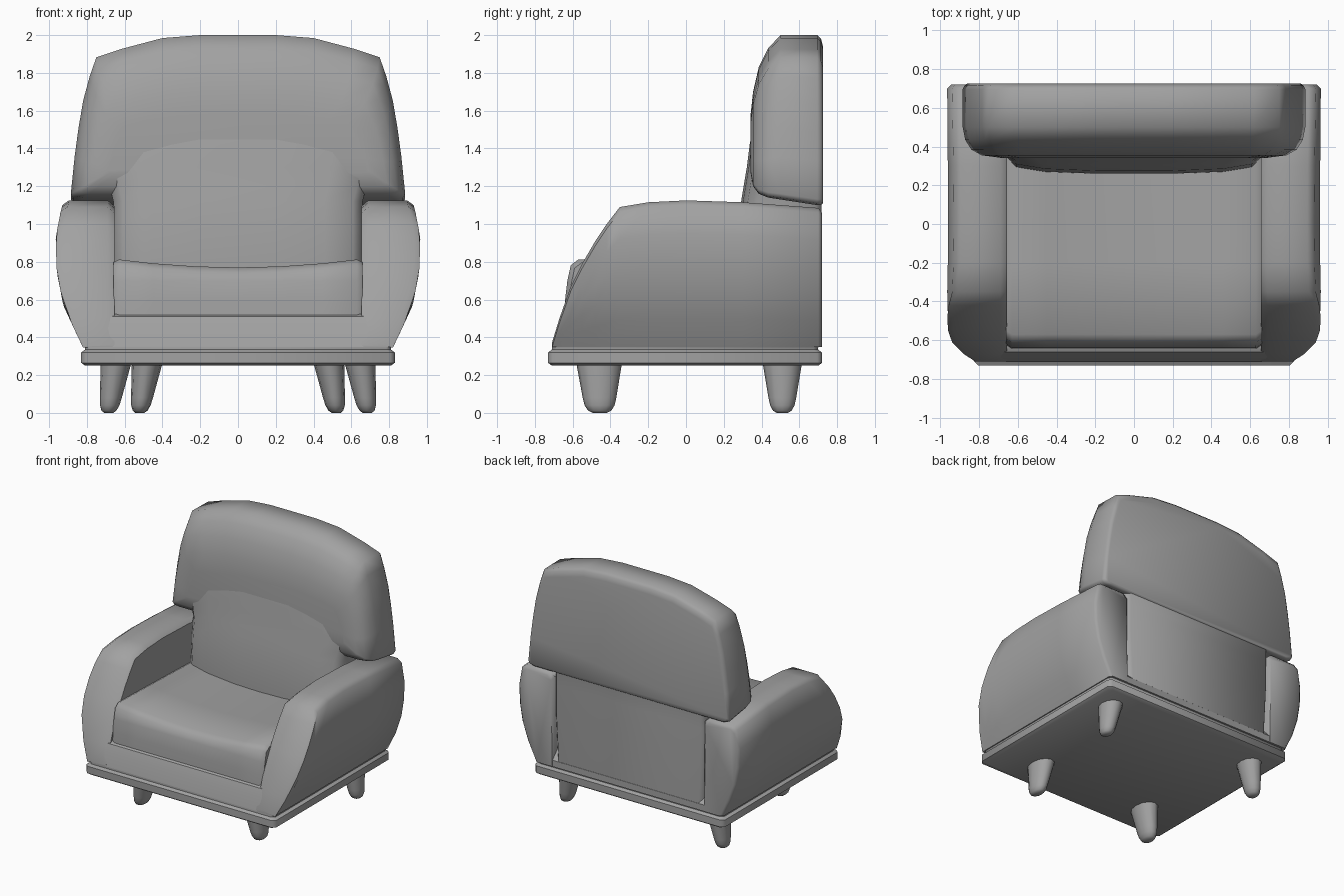
import bpy, bmesh, math

cube = bpy.data.objects.get("Cube")
if cube:
    bpy.data.objects.remove(cube, do_unlink=True)

GREY = (0.36, 0.36, 0.36, 1)
fabric = bpy.data.materials.new("grey_fabric")
fabric.use_nodes = True
fabric.diffuse_color = GREY
fabric.node_tree.nodes["Principled BSDF"].inputs["Base Color"].default_value = GREY


def loft(name, rings, angle=40):
    """Skin a list of equal-length closed rings and cap both ends."""
    bm = bmesh.new()
    loops = [[bm.verts.new(p) for p in ring] for ring in rings]
    n = len(loops[0])
    for a, b in zip(loops, loops[1:]):
        for i in range(n):
            j = (i + 1) % n
            bm.faces.new((a[i], a[j], b[j], b[i]))
    bm.faces.new(loops[0])
    bm.faces.new(loops[-1])
    bmesh.ops.recalc_face_normals(bm, faces=bm.faces)
    mesh = bpy.data.meshes.new(name)
    bm.to_mesh(mesh)
    bm.free()
    mesh.materials.append(fabric)
    obj = bpy.data.objects.new(name, mesh)
    bpy.context.collection.objects.link(obj)
    bpy.ops.object.select_all(action='DESELECT')
    obj.select_set(True)
    bpy.context.view_layer.objects.active = obj
    bpy.ops.object.shade_smooth_by_angle(angle=math.radians(angle))
    return obj


def lerp(table, v):
    """Piecewise linear lookup in a list of (key, value) pairs."""
    for (a, fa), (b, fb) in zip(table, table[1:]):
        if v <= b:
            return fa + (fb - fa) * max(0, v - a) / (b - a)
    return table[-1][1]


def mirrored(half):
    """Complete a right-to-left symmetric outline from its +x half."""
    return half + [(-p[0], *p[1:]) for p in reversed(half)]


# Plinth with a piping groove
def plinth_ring(z, w, front, back):
    c = 0.025
    return mirrored([(w - c, front, z), (w, front + c, z),
                     (w, back - c, z), (w - c, back, z)])


loft("plinth", [plinth_ring(*r) for r in (
    (0.25, 0.81, -0.71, 0.70), (0.265, 0.83, -0.73, 0.72),
    (0.32, 0.83, -0.73, 0.72), (0.335, 0.81, -0.71, 0.70),
    (0.345, 0.81, -0.71, 0.70), (0.365, 0.82, -0.705, 0.715))], 50)

# Front panel and seat deck between the arms
deck = ((-0.71, 0.35), (-0.685, 0.45), (-0.662, 0.51), (-0.63, 0.525),
        (0.6, 0.525), (0.69, 0.43), (0.718, 0.40), (0.718, 0.35))
loft("seat_deck", [[(x, y, z) for y, z in deck] for x in (-0.72, 0.72)])

# Arms: bulging outer side, top line that sweeps down to the front
arm_top = [(-0.71, 0.37), (-0.67, 0.5), (-0.61, 0.67), (-0.55, 0.79), (-0.48, 0.91),
           (-0.42, 1.0), (-0.35, 1.09), (-0.2, 1.115), (0, 1.125), (0.3, 1.115),
           (0.7, 1.085), (0.72, 1.08)]
arm_side = [(0.35, 0.82), (0.45, 0.87), (0.57, 0.925), (0.75, 0.96),
            (0.92, 0.965), (1.02, 0.95), (1.12, 0.925)]


def arm_ring(side, y, top, inset):
    top -= inset
    low = 0.35
    ring = [(0.665, low)]
    for f in (0, 0.2, 0.4, 0.6, 0.8, 1):
        z = low + (top - 0.025 - low) * f
        ring.append((lerp(arm_side, z) - inset, z))
    ring += [(lerp(arm_side, top) - 0.03 - inset, top), (0.69 + inset, top),
             (0.655 + inset, top - min(0.03, (top - low) / 2))]
    return [(side * x, y, z) for x, z in ring]


for side, label in ((1, "left"), (-1, "right")):
    rings = [arm_ring(side, y, t, 0.02 if y > 0.71 else 0) for y, t in arm_top]
    loft(label + "_arm", rings, 50)

# Seat cushion with a slight dip across the middle
def cushion_ring(x):
    top = 0.77 + 0.045 * (x / 0.65) ** 2
    e = 0.02 if abs(x) > 0.64 else 0
    pts = ((-0.645, 0.5), (-0.64, 0.6), (-0.628, 0.7), (-0.61, top - 0.03),
           (-0.57, top), (-0.2, top - 0.01), (0.4, top - 0.03), (0.4, 0.5))
    return [(x, y + (e if y < -0.5 else 0), z - (e if z > 0.6 else 0)) for y, z in pts]


loft("seat_cushion", [cushion_ring(x) for x in
     (-0.66, -0.63, -0.45, -0.22, 0, 0.22, 0.45, 0.63, 0.66)])

# Lower backrest, narrow enough to sit between the arms
def back_ring(z, w, front):
    return mirrored([(0.2, front, z), (w - 0.2, front + 0.01, z), (w - 0.05, front + 0.035, z),
                     (w, front + 0.09, z), (w, 0.68, z), (w - 0.03, 0.717, z)])


loft("lower_backrest", [back_ring(*r) for r in (
    (0.40, 0.64, 0.27), (0.78, 0.66, 0.26), (1.0, 0.66, 0.275), (1.12, 0.66, 0.292),
    (1.2, 0.68, 0.305), (1.3, 0.70, 0.322), (1.42, 0.70, 0.337), (1.55, 0.66, 0.36))], 60)

# Upper backrest: arched outline, rounded towards the front
arch = [(0.83, 0), (0.87, 0.01), (0.885, 0.035), (0.865, 0.26), (0.845, 0.43),
        (0.82, 0.6), (0.785, 0.75), (0.75, 0.865), (0.62, 0.915),
        (0.4, 0.982), (0.2, 1)]


def headrest_ring(y, scale, low, high):
    return mirrored([(u * scale, y, low + (high - low) * v) for u, v in arch])


loft("upper_backrest", [headrest_ring(*r) for r in (
    (0.725, 0.975, 1.11, 1.94), (0.715, 0.99, 1.10, 1.98), (0.695, 1, 1.10, 2.0),
    (0.50, 1, 1.13, 2.0), (0.435, 0.985, 1.14, 1.93), (0.385, 0.95, 1.16, 1.83),
    (0.355, 0.89, 1.20, 1.70), (0.342, 0.78, 1.27, 1.58))], 60)

# Splayed tapering legs with rounded feet
def leg_ring(side, z, grow, start, end, r0, r1):
    t = z / 0.27
    cx, cy = (e + (s - e) * t for s, e in zip(start, end))
    rx, ry = ((b + (a - b) * t) * grow for a, b in zip(r0, r1))
    return [(side * (cx + rx * math.cos(k * math.tau / 12)),
             cy + ry * math.sin(k * math.tau / 12), z) for k in range(12)]


legs = {"front": ((0.48, -0.46), (0.52, -0.457), (0.082, 0.122), (0.048, 0.075)),
        "back": ((0.645, 0.51), (0.685, 0.51), (0.082, 0.105), (0.048, 0.06))}
for side, label in ((1, "left"), (-1, "right")):
    for place, spec in legs.items():
        loft(f"{place}_{label}_leg", [leg_ring(side, z, g, *spec) for z, g in
             ((0, 0.5), (0.012, 0.8), (0.04, 0.97), (0.08, 1), (0.27, 1))], 60)
